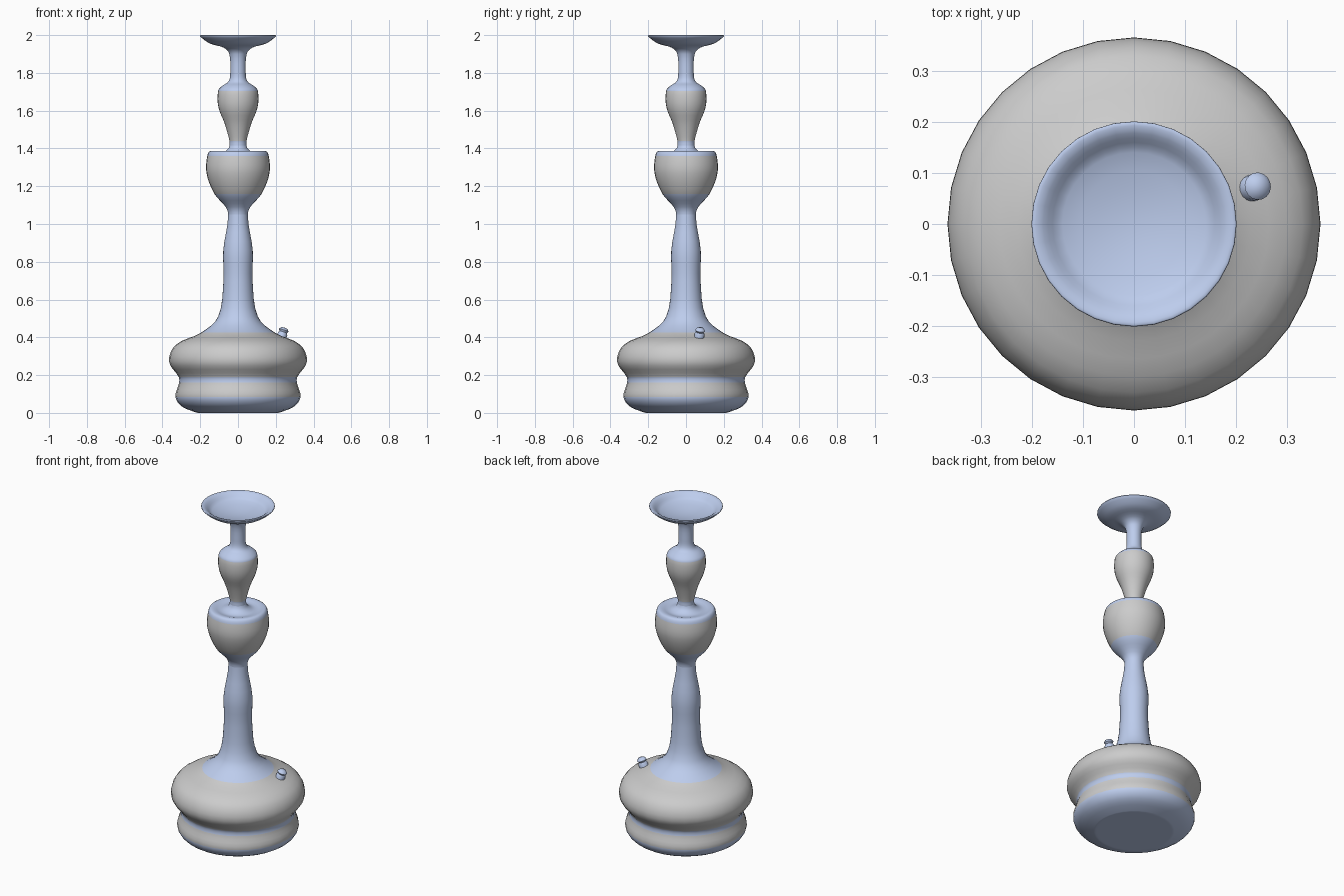
import bpy, bmesh, math
from mathutils import Vector
from mathutils.geometry import interpolate_bezier

if "Cube" in bpy.data.objects:
    bpy.data.objects.remove(bpy.data.objects["Cube"])

blue = bpy.data.materials.new("blue_enamel")
blue.diffuse_color = (0.51, 0.61, 0.85, 1)
blue.use_nodes = True
blue.node_tree.nodes["Principled BSDF"].inputs["Base Color"].default_value = blue.diffuse_color
# height ranges left grey; everything else is blue
GREY_BANDS = ((0.085, 0.16), (0.19, 0.425), (1.16, 1.36), (1.44, 1.705))


def smooth_profile(points, steps):
    """Smooth curve through the profile points, square to the axis or seam at its ends."""
    pts = [Vector(p) for p in points]
    tangents = [(b - a).normalized() for a, b in zip(pts, pts[2:])]
    start = Vector((0, 1)) if pts[0].x else Vector((1, 0))
    end = Vector((0, 1)) if pts[-1].x else Vector((-1, 0))
    tangents = [start] + tangents + [end]
    out = [pts[0]]
    for i in range(len(pts) - 1):
        a, b = pts[i], pts[i + 1]
        d = (b - a).length / 3
        out += interpolate_bezier(a, a + tangents[i] * d, b - tangents[i + 1] * d,
                                  b, steps + 1)[1:]
    return [(p[0], p[1]) for p in out]


def lathe(name, points, sides=32, steps=4, bands=GREY_BANDS):
    """Spin a profile round the z axis."""
    me = bpy.data.meshes.new(name)
    me.materials.append(None)
    me.materials.append(blue)
    bm = bmesh.new()
    last, last_z = None, 0
    for r, z in smooth_profile(points, steps):
        n = 1 if r < 1e-5 else sides
        ring = [bm.verts.new((r * math.cos(2 * math.pi * i / sides),
                              r * math.sin(2 * math.pi * i / sides), z)) for i in range(n)]
        if last:
            mid = (z + last_z) / 2
            for i in range(sides):
                j = (i + 1) % sides
                quad = [last[i % len(last)], last[j % len(last)], ring[j % n], ring[i % n]]
                face = bm.faces.new(list(dict.fromkeys(quad)))
                face.material_index = 0 if any(lo < mid < hi for lo, hi in bands) else 1
        last, last_z = ring, z
    bm.to_mesh(me)
    bm.free()
    ob = bpy.data.objects.new(name, me)
    bpy.context.collection.objects.link(ob)
    bpy.ops.object.select_all(action='DESELECT')
    ob.select_set(True)
    bpy.context.view_layer.objects.active = ob
    bpy.ops.object.shade_smooth_by_angle(angle=math.radians(50))
    return ob


# foot, bulb and tall stem
lathe("base_and_stem", [
    (0, 0), (0.2, 0), (0.22, 0.002), (0.3, 0.036), (0.331, 0.085),
    (0.312, 0.16), (0.314, 0.19), (0.365, 0.272), (0.33, 0.36), (0.195, 0.425),
    (0.105, 0.51), (0.077, 0.7), (0.078, 0.86), (0.052, 1.05)])

# middle cup with its grooved shoulder
lathe("middle_cup", [
    (0.052, 1.05), (0.065, 1.09), (0.125, 1.16), (0.167, 1.27), (0.163, 1.36),
    (0.147, 1.386), (0.085, 1.378), (0.045, 1.415)])

# upper baluster
lathe("upper_baluster", [
    (0.045, 1.415), (0.045, 1.44), (0.07, 1.53), (0.104, 1.62), (0.105, 1.705),
    (0.085, 1.73), (0.05, 1.755), (0.041, 1.8)])

# neck and top dish, outside then inside
lathe("top_dish", [
    (0.041, 1.8), (0.046, 1.9), (0.075, 1.933), (0.15, 1.956), (0.2, 1.993),
    (0.198, 2.0), (0.178, 1.994), (0.14, 1.965), (0, 1.943)])

# small tilted knob on the shoulder of the bulb
knob = lathe("shoulder_knob", [
    (0, -0.02), (0.026, -0.02), (0.026, 0.02), (0.02, 0.029), (0.027, 0.039),
    (0.017, 0.052), (0, 0.054)], sides=16, steps=1, bands=())
knob.location = (0.23, 0.07, 0.4)
knob.rotation_euler = Vector((0.33, 0.11, 1)).to_track_quat('Z', 'Y').to_euler()
